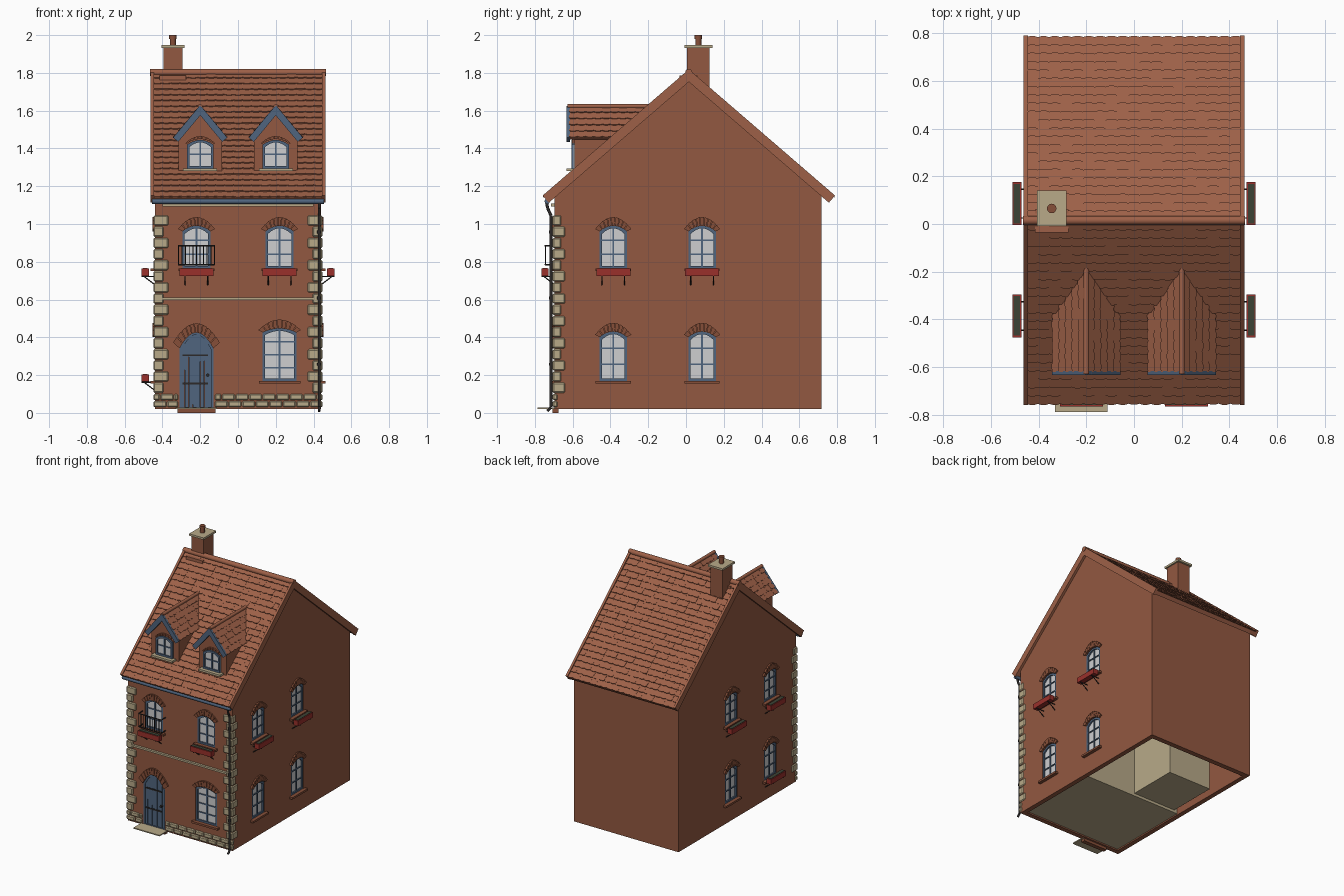
import bpy, bmesh, math, random
from mathutils import Matrix, Vector

random.seed(4)
cube = bpy.data.objects.get("Cube")
if cube:
    bpy.data.objects.remove(cube, do_unlink=True)

COLOURS = {
    "terracotta_wall": (0.29, 0.098, 0.052), "roof_tile": (0.34, 0.118, 0.064),
    "arch_brick": (0.24, 0.078, 0.04), "pale_stone": (0.48, 0.40, 0.25),
    "slate_blue": (0.08, 0.13, 0.21), "window_pane": (0.62, 0.62, 0.63),
    "box_red": (0.32, 0.03, 0.024), "black_iron": (0.025, 0.022, 0.022),
    "planter_soil": (0.045, 0.055, 0.035)}
MATS = {}
for mat_name, rgb in COLOURS.items():
    m = bpy.data.materials.new(mat_name)
    m.use_nodes = True
    m.diffuse_color = (*rgb, 1)
    m.node_tree.nodes["Principled BSDF"].inputs["Base Color"].default_value = (*rgb, 1)
    MATS[mat_name] = m

I = Matrix.Identity(4)
parts = {}


def mesh_of(name, mat):
    return parts.setdefault(name, (bmesh.new(), mat))[0]


def prism(name, mat, pts, y0, y1, M=I):
    """Extrude an (x, z) outline from y0 to y1."""
    bm = mesh_of(name, mat)
    a = [bm.verts.new(M @ Vector((x, y0, z))) for x, z in pts]
    b = [bm.verts.new(M @ Vector((x, y1, z))) for x, z in pts]
    bm.faces.new(a)
    bm.faces.new(b[::-1])
    for i in range(len(a)):
        j = (i + 1) % len(a)
        bm.faces.new((a[j], a[i], b[i], b[j]))


def box(name, mat, x0, x1, y0, y1, z0, z1, M=I):
    prism(name, mat, [(x0, z0), (x1, z0), (x1, z1), (x0, z1)], y0, y1, M)


def rod(name, mat, p, q, r, M=I, sides=8):
    p, q = M @ Vector(p), M @ Vector(q)
    d = q - p
    T = Matrix.Translation((p + q) / 2) @ d.to_track_quat('Z', 'Y').to_matrix().to_4x4()
    bmesh.ops.create_cone(mesh_of(name, mat), cap_ends=True, segments=sides,
                          radius1=r, radius2=r, depth=d.length, matrix=T)


def frame_of(o, x, y, z):
    M = Matrix((x, y, z)).transposed().to_4x4()
    M.translation = o
    return M


def build(name, bm, mat):
    bmesh.ops.recalc_face_normals(bm, faces=bm.faces)
    me = bpy.data.meshes.new(name)
    bm.to_mesh(me)
    bm.free()
    me.materials.append(MATS[mat])
    ob = bpy.data.objects.new(name, me)
    bpy.context.collection.objects.link(ob)
    return ob


# --- openings, built facing -y with the wall plane at y = 0
def arch(half, spring, rise, n=8):
    return [(half * t, spring + rise * (1 - t * t)) for t in (2 * i / n - 1 for i in range(n + 1))]


def opening(half, z0, spring, rise):
    return [(-half, z0)] + arch(half, spring, rise) + [(half, z0)]


def frame_ring(half, z0, spring, rise, w, M):
    a, b = opening(half, z0, spring, rise), opening(half - w, z0 + w, spring - w, rise)
    for i in range(len(a)):
        j = (i + 1) % len(a)
        prism("window_frames", "slate_blue", [a[i], a[j], b[j], b[i]], 0.003, 0.022, M)


def brick_arch(half, spring, rise, M, n=9, spread=0.024, lift=0.012, crown=0.035):
    a = arch(half, spring, rise, n)
    b = arch(half + spread, spring + lift, rise + crown, n)
    for i in range(n):
        mix = lambda p, q, t: (p[0] + (q[0] - p[0]) * t, p[1] + (q[1] - p[1]) * t)
        prism("brick_arches", "arch_brick", [mix(a[i], a[i + 1], .06), mix(a[i], a[i + 1], .94),
              mix(b[i], b[i + 1], .94), mix(b[i], b[i + 1], .06)], -0.012, 0.004, M)


def planter(z, M):
    box("flower_boxes", "box_red", -.09, .09, -.07, -.032, z - .035, z + .004, M)
    box("planter_soil", "planter_soil", -.083, .083, -.064, -.038, z, z + .007, M)
    for u in (-.06, .06):
        rod("planter_brackets", "black_iron", (u, .005, z - .085), (u, -.06, z - .036), .003, M)
        rod("planter_brackets", "black_iron", (u, .005, z - .038), (u, -.07, z - .038), .003, M)


def window(M, half, z0, spring, rise, bars=2, cut=True, sill="arch_brick", box_at=None):
    if cut:
        prism("cutter", "terracotta_wall", opening(half, z0, spring, rise), -.05, .02, M)
        brick_arch(half, spring, rise, M)
    prism("window_glass", "window_pane", opening(half, z0, spring, rise), .013, .021, M)
    frame_ring(half, z0, spring, rise, .013, M)
    top = spring + rise
    box("window_bars", "slate_blue", -.005, .005, .006, .018, z0, top - .005, M)
    for k in range(1, bars + 1):
        z = z0 + (top - z0) * k / (bars + 1)
        box("window_bars", "slate_blue", -half, half, .007, .018, z - .004, z + .004, M)
    box("sills_" + sill, sill, -half - .02, half + .02, -.024, .02, z0 - .015, z0, M)
    if box_at:
        planter(box_at, M)


def wall(x, y, turn=0):
    return Matrix.Translation((x, y, 0)) @ Matrix.Rotation(math.radians(turn), 4, 'Z')


FRONT, SIDE = -.695, .44
for x in (-.22, .22):
    window(wall(x, FRONT), .075, .765, .96, .03, box_at=.76)
window(wall(.22, FRONT), .09, .17, .425, .022, bars=3)
for s in (-1, 1):
    for y in (-.385, .085):
        M = wall(s * SIDE, y, 90 * s)
        window(M, .073, .765, .96, .03, box_at=.76)
        window(M, .073, .17, .4, .03, box_at=.2 if s < 0 and y < 0 else None)

# --- door: planks under a tall arch, iron straps, step
D = wall(-.22, FRONT)
prism("cutter", "terracotta_wall", opening(.09, -.1, .34, .085), -.05, .02, D)
brick_arch(.09, .34, .085, D, n=11, spread=.035, lift=.03, crown=.02)
frame_ring(.09, .022, .34, .085, .01, D)
top_edge = arch(.082, .335, .08, 8)
for i, (p, q) in enumerate(zip(top_edge, top_edge[1:])):
    prism("door_planks", "slate_blue", [(p[0] + .001, .022), (q[0] - .001, .022), q, p],
          .008 + .003 * (i % 2), .03, D)
for z in (.155, .305):
    box("door_straps", "black_iron", -.075, .06, .004, .012, z - .005, z + .005, D)
rod("door_knob", "black_iron", (.06, -.008, .2), (.06, .012, .2), .009, D)
box("step_base", "arch_brick", -.1, .1, -.012, .02, 0, .02, D)
box("door_step", "pale_stone", -.11, .11, -.092, .02, .02, .028, D)

# --- balcony railing on the upper window above the door
for z in (.785, .885):
    rod("railing", "black_iron", (-.095, -.05, z), (.095, -.05, z), .004, D)
    for u in (-.095, .095):
        rod("railing", "black_iron", (u, -.05, z), (u, .005, z), .004, D)
for i in range(11):
    u = -.095 + .019 * i
    rod("railing", "black_iron", (u, -.05, .785), (u, -.05, .885), .0025, D)

# --- house body: gabled prism along x, hollow underneath
RIDGE_Y, RIDGE_Z, RUN, DROP = .015, 1.80, .765, .66
k = DROP / RUN
gable = [(FRONT, .02), (.718, .02), (.718, RIDGE_Z - .02 - (.718 - RIDGE_Y) * k),
         (RIDGE_Y, RIDGE_Z - .02), (FRONT, RIDGE_Z - .02 - (RIDGE_Y - FRONT) * k)]
prism("house_walls", "terracotta_wall", gable, -SIDE, SIDE,
      frame_of((0, 0, 0), (0, 1, 0), (1, 0, 0), (0, 0, 1)))
box("cutter", "terracotta_wall", -.405, .405, -.66, .68, -.1, .5)
box("interior_rooms", "pale_stone", -.41, .41, -.665, -.02, .03, .51)
box("interior_rooms", "pale_stone", -.38, -.02, -.03, .36, .05, .51)
box("interior_rooms", "pale_stone", -.41, .41, -.03, .685, .48, .51)

# --- stonework: quoins, plinth, string course, cornice
for s in (-1, 1):
    for i in range(16):
        w, d = (.078, .045) if i % 2 else (.052, .065)
        z = .106 + .059 * i
        x0, x1 = sorted((s * .447, s * (.447 - w)))
        box("corner_stones", "pale_stone", x0, x1, -.706, -.706 + d, z, z + .054)
for a, b in ((-.447, -.318), (-.122, .447)):
    for row in range(2):
        x = a - .035 * row
        while x < b - .01:
            box("plinth_stones", "pale_stone", max(x, a), min(x + .068, b), -.706, -.68,
                .03 + .037 * row, .063 + .037 * row)
            x += .072
box("string_course", "pale_stone", -.4, .4, -.712, -.69, .598, .612)
box("cornice", "pale_stone", -.4, .4, -.715, -.69, 1.092, 1.108)


# --- roofs: a slab plus rows of tilted, pointed tiles in the slope's own frame
def tiled_slope(name, R, u0, u1, length, rows, cols, thick):
    box(name + "_slab", "roof_tile", u0, u1, -thick, 0, 0, length, R)
    p, w = length / rows, (u1 - u0) / cols
    for r in range(rows):
        T = R @ Matrix.Translation((0, 0, r * p)) @ Matrix.Rotation(-.15, 4, 'X')
        for c in range(cols):
            x, lift = u0 + c * w, random.uniform(0, .003)
            prism(name + "_tiles", "roof_tile",
                  [(x, 0), (x + w, 0), (x + w, p - .002), (x + w * .7, p + .003),
                   (x + w * .3, p + .003), (x, p - .002)], -.004, lift, T)


length, a = math.hypot(RUN, DROP), math.atan2(DROP, RUN)
for s in (-1, 1):
    R = frame_of((0, RIDGE_Y, RIDGE_Z), (1, 0, 0), (0, s * math.sin(a), math.cos(a)),
                 (0, s * math.cos(a), -math.sin(a)))
    tiled_slope("main_roof", R, -.45, .45, length, 22, 19, .03)
    for e in (-1, 1):
        x0, x1 = sorted((e * .445, e * .462))
        box("verge_boards", "roof_tile", x0, x1, -.036, .014, 0, length, R)
rod("ridge_roll", "roof_tile", (-.465, RIDGE_Y, 1.802), (.465, RIDGE_Y, 1.802), .019, sides=12)

# --- dormers, sunk into the front slope
for cx in (-.2, .2):
    prism("dormer_walls", "terracotta_wall", [(cx - .115, 1.25), (cx + .115, 1.25),
          (cx + .115, 1.47), (cx, 1.6), (cx - .115, 1.47)], -.59, -.2)
    window(wall(cx, -.609), .07, 1.295, 1.42, .025, bars=1, cut=False, sill="pale_stone")
    brick_arch(.072, 1.425, .025, wall(cx, -.592), n=7, spread=.01, lift=0, crown=.016)
    b, span = math.atan2(.165, .137), math.hypot(.165, .137)
    for s in (-1, 1):
        R = frame_of((cx, 0, 1.622), (0, 1, 0), (s * math.sin(b), 0, math.cos(b)),
                     (s * math.cos(b), 0, -math.sin(b)))
        tiled_slope("dormer_roof", R, -.62, -.18, span, 5, 10, .014)
        box("dormer_bargeboards", "slate_blue", -.632, -.615, -.03, .005, 0, span + .004, R)
    rod("dormer_ridges", "roof_tile", (cx, -.628, 1.623), (cx, -.18, 1.623), .012, sides=12)

# --- chimney
box("chimney_stack", "terracotta_wall", -.395, -.293, .005, .125, 1.68, 1.932)
box("chimney_flashing", "roof_tile", -.415, -.275, -.035, .06, 1.74, 1.785)
box("chimney_cap", "pale_stone", -.406, -.283, -.008, .14, 1.932, 1.947)
rod("chimney_pot", "arch_brick", (-.345, .065, 1.94), (-.345, .065, 1.985), .016, sides=14)
rod("chimney_pot", "arch_brick", (-.345, .065, 1.98), (-.345, .065, 2.0), .02, sides=14)

# --- gutter and drainpipe
rod("gutter", "slate_blue", (-.455, -.735, 1.12), (.455, -.735, 1.12), .014, sides=12)
pipe = [(.43, -.738, 1.115), (.43, -.733, 1.085), (.43, -.715, 1.045), (.43, -.715, .03), (.43, -.735, .01)]
for p, q in zip(pipe, pipe[1:]):
    rod("drainpipe", "black_iron", p, q, .008, sides=10)
for z in (.25, .6, .95):
    rod("drainpipe", "black_iron", (.43, -.715, z), (.43, -.715, z + .015), .011, sides=10)

# --- make the objects, then round, bevel and cut where needed
objects = {name: build(name, bm, mat) for name, (bm, mat) in parts.items()}
for name in ("ridge_roll", "dormer_ridges", "chimney_pot", "gutter", "drainpipe", "railing", "door_knob"):
    bpy.ops.object.select_all(action='DESELECT')
    objects[name].select_set(True)
    bpy.context.view_layer.objects.active = objects[name]
    bpy.ops.object.shade_smooth_by_angle(angle=math.radians(50))
for name in ("corner_stones", "plinth_stones"):
    bevel = objects[name].modifiers.new("Soft edges", 'BEVEL')
    bevel.width, bevel.segments = .006, 1
walls, cutter = objects["house_walls"], objects["cutter"]
cut = walls.modifiers.new("Openings", 'BOOLEAN')
cut.operation, cut.solver, cut.object = 'DIFFERENCE', 'EXACT', cutter
cut.use_self = True
bpy.context.view_layer.objects.active = walls
bpy.ops.object.modifier_apply(modifier=cut.name)
bpy.data.objects.remove(cutter, do_unlink=True)
